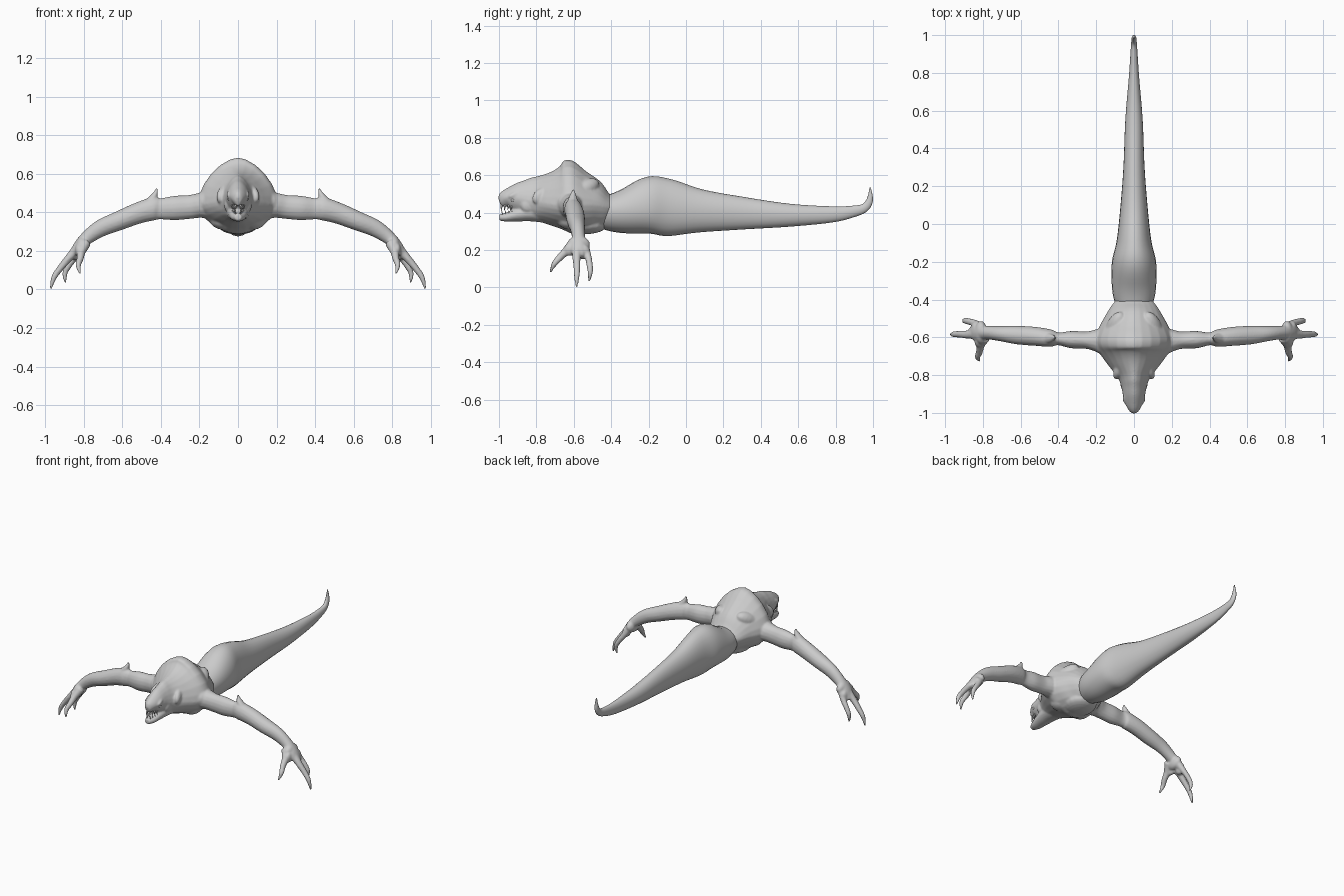
import bpy, bmesh, math
from mathutils import Vector, Matrix

if "Cube" in bpy.data.objects:
    bpy.data.objects.remove(bpy.data.objects["Cube"])


def material(name, value):
    m = bpy.data.materials.new(name)
    m.use_nodes = True
    colour = (value, value, value, 1)
    m.diffuse_color = colour
    m.node_tree.nodes["Principled BSDF"].inputs["Base Color"].default_value = colour
    return m


SKIN = material("grey skin", 0.6)


def spline(rows, steps):
    """Smoothly resample rows of numbers."""
    out = []
    for i in range(len(rows) - 1):
        a, b, c, d = (rows[max(0, min(len(rows) - 1, i + k))] for k in (-1, 0, 1, 2))
        for s in range(steps):
            t = s / steps
            out.append([q + 0.5 * t * (r - p + t * (2 * p - 5 * q + 4 * r - u + t * (3 * (q - r) + u - p)))
                        for p, q, r, u in zip(a, b, c, d)])
    return out + [list(rows[-1])]


def loft(bm, rows, side, power=1.0, sides=24, steps=5):
    """Skin rows of (x, y, z, half width, rise, drop) with closed rings."""
    rows = spline(rows, steps)
    pts = [Vector(r[:3]) for r in rows]
    rings = []
    for i, r in enumerate(rows):
        tangent = (pts[min(i + 1, len(pts) - 1)] - pts[max(i - 1, 0)]).normalized()
        across = (side - tangent * side.dot(tangent)).normalized()
        up = across.cross(tangent)
        ring = []
        for k in range(sides):
            a = math.tau * k / sides
            c, s = math.cos(a), math.sin(a)
            w = math.copysign(abs(c) ** power, c) * max(r[3], 0.002)
            h = math.copysign(abs(s) ** power, s) * max(r[4] if s > 0 else r[5], 0.002)
            ring.append(bm.verts.new(pts[i] + across * w + up * h))
        rings.append(ring)
    for p, q in zip(rings, rings[1:]):
        for k in range(sides):
            n = (k + 1) % sides
            bm.faces.new((p[k], p[n], q[n], q[k]))
    bm.faces.new(rings[0][::-1])
    bm.faces.new(rings[-1])


def blob(bm, centre, size, pitch=0.0, yaw=0.0):
    """Ellipsoid muscle or bone lump."""
    m = (Matrix.Translation(centre) @ Matrix.Rotation(yaw, 4, 'Z')
         @ Matrix.Rotation(pitch, 4, 'X') @ Matrix.Diagonal((*size, 1)))
    bmesh.ops.create_uvsphere(bm, u_segments=20, v_segments=12, radius=1, matrix=m)


def spike(bm, base, tip, radius):
    direction = Vector(tip) - Vector(base)
    m = (Matrix.Translation((Vector(base) + Vector(tip)) / 2)
         @ direction.to_track_quat('Z', 'Y').to_matrix().to_4x4())
    bmesh.ops.create_cone(bm, cap_ends=True, segments=8, radius1=radius, radius2=0.001,
                          depth=direction.length, matrix=m)


def finish(name, bm, mat, voxel=None):
    bmesh.ops.recalc_face_normals(bm, faces=bm.faces)
    mesh = bpy.data.meshes.new(name)
    bm.to_mesh(mesh)
    bm.free()
    mesh.materials.append(mat)
    mesh.polygons.foreach_set("use_smooth", [True] * len(mesh.polygons))
    obj = bpy.data.objects.new(name, mesh)
    bpy.context.collection.objects.link(obj)
    if voxel:
        remesh = obj.modifiers.new("merge", 'REMESH')
        remesh.mode = 'VOXEL'
        remesh.voxel_size = voxel
        remesh.use_smooth_shade = True
        soften = obj.modifiers.new("soften", 'SMOOTH')
        soften.iterations = 5


def along_y(rows):
    """Rows of (y, bottom, widest height, top, half width), ordered front to back."""
    return [(0, y, mid, w, top - mid, mid - low) for y, low, mid, top, w in sorted(rows)]


X = Vector((1, 0, 0))

# Tail with upturned tip
bm = bmesh.new()
tail = along_y([(-0.50, .33, .41, .47, .06), (-0.42, .305, .41, .495, .10), (-0.33, .29, .41, .53, .117),
                (-0.20, .288, .42, .592, .117), (-0.09, .275, .42, .58, .092), (0.08, .295, .41, .525, .073),
                (0.30, .31, .40, .485, .056), (0.55, .325, .39, .448, .046), (0.78, .348, .392, .434, .027),
                (0.90, .378, .408, .438, .019)])
tail += [(0, .957, .428, .015, .023, .023), (0, .983, .47, .012, .017, .017), (0, .985, .535, .003, .003, .003)]
loft(bm, tail, X)
finish("tail", bm, SKIN)

# Torso, neck and skull
bm = bmesh.new()
loft(bm, along_y([(-0.38, .33, .42, .465, .075), (-0.43, .302, .43, .51, .118), (-0.49, .292, .44, .585, .155),
                  (-0.56, .287, .44, .645, .192), (-0.62, .29, .44, .683, .21), (-0.68, .32, .44, .665, .185),
                  (-0.75, .345, .45, .62, .135), (-0.81, .36, .46, .60, .088), (-0.86, .385, .47, .588, .068),
                  (-0.91, .405, .48, .562, .058), (-0.955, .42, .48, .528, .045), (-0.985, .427, .465, .50, .027),
                  (-0.998, .435, .46, .48, .015)]), X, power=1.2)
# Lower jaw
loft(bm, along_y([(-0.72, .34, .40, .46, .07), (-0.82, .353, .40, .45, .062), (-0.90, .353, .39, .425, .05),
                  (-0.96, .352, .375, .40, .036), (-0.998, .358, .373, .392, .018)]), X)
# Breastbone
blob(bm, (0, -.54, .335), (.105, .12, .05))
for s in (1, -1):
    # Shoulder blades, chest muscles, neck cords, brows and cheeks
    blob(bm, (s * .10, -.55, .52), (.05, .10, .05), .5, s * .4)
    blob(bm, (s * .15, -.62, .45), (.075, .075, .065))
    blob(bm, (s * .075, -.62, .36), (.07, .07, .05))
    blob(bm, (s * .07, -.75, .49), (.03, .08, .05), .3, s * .4)
    blob(bm, (s * .040, -.915, .50), (.018, .04, .013), .45, s * .3)
    blob(bm, (s * .05, -.845, .44), (.022, .04, .04))

    # Arm, with thick upper arm and tapering forearm
    def limb(rows):
        loft(bm, [(s * x, y, z, w, h, h) for x, y, z, w, h in rows], Vector((0, s, 0)), sides=16)

    limb([(.12, -.62, .44, .07, .085), (.19, -.617, .437, .062, .066), (.25, -.615, .428, .046, .062),
          (.33, -.612, .422, .046, .063), (.40, -.608, .418, .034, .055), (.44, -.605, .418, .046, .06),
          (.52, -.595, .395, .05, .055), (.62, -.588, .355, .049, .05), (.71, -.58, .318, .04, .045),
          (.78, -.575, .27, .036, .036), (.83, -.575, .22, .045, .027), (.865, -.575, .165, .03, .018)])
    # Elbow spur
    limb([(.47, -.605, .435, .032, .03), (.44, -.605, .475, .024, .02), (.425, -.603, .505, .013, .011),
          (.422, -.602, .525, .005, .005)])
    # Palm webbing and three clawed fingers
    blob(bm, (s * .81, -.575, .23), (.033, .062, .045))
    blob(bm, (s * .825, -.615, .205), (.02, .04, .035), .5)
    blob(bm, (s * .84, -.55, .19), (.022, .035, .04), -.3)
    limb([(.82, -.58, .23, .03, .026), (.88, -.585, .16, .022, .02), (.925, -.583, .105, .018, .017),
          (.955, -.584, .06, .015, .014), (.971, -.585, 0, .005, .005)])
    limb([(.81, -.55, .23, .03, .025), (.845, -.525, .17, .019, .019), (.88, -.515, .12, .017, .016),
          (.898, -.512, .08, .014, .013), (.893, -.518, .031, .005, .005)])
    limb([(.79, -.60, .24, .03, .028), (.812, -.64, .195, .023, .022), (.818, -.675, .16, .019, .018),
          (.828, -.705, .125, .015, .014), (.818, -.725, .081, .005, .005)])
finish("torso_head_and_arms", bm, SKIN, voxel=.006)

# Teeth, in two rows
bm = bmesh.new()
for s in (1, -1):
    for i in range(4):
        y, x = -.985 + i * .018, s * (.012 + i * .006)
        spike(bm, (x, y, .44), (x, y - .004, .408 + i * .003), .006)
        spike(bm, (x, y + .006, .382), (x, y, .412), .005)
finish("teeth", bm, SKIN)

# Eyes
bm = bmesh.new()
for s in (1, -1):
    blob(bm, (s * .046, -.925, .468), (.009, .012, .009))
finish("eyes", bm, SKIN)
